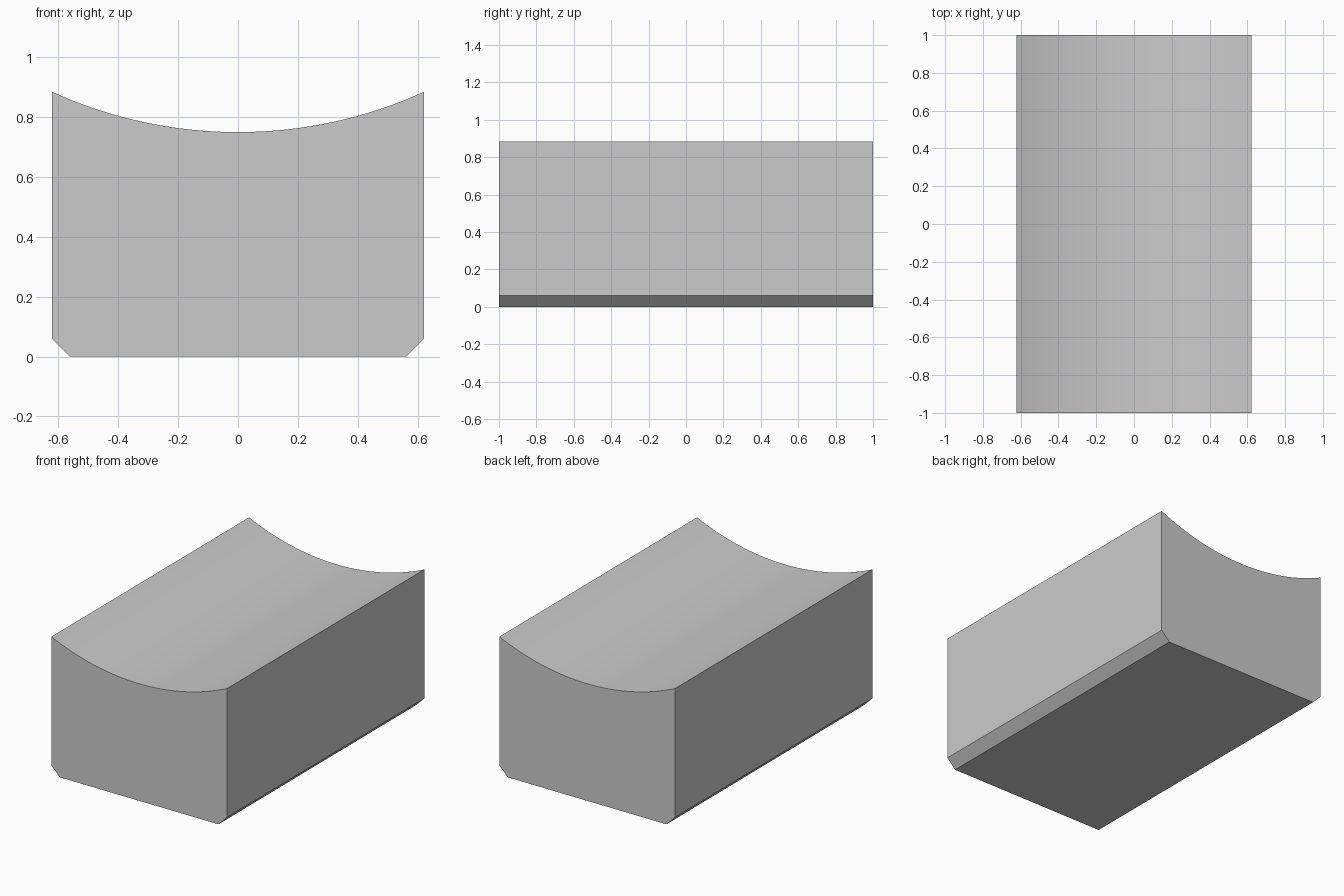
import bpy, bmesh, math

if "Cube" in bpy.data.objects:
    bpy.data.objects.remove(bpy.data.objects["Cube"])

HALF_W, HALF_L = 0.622, 1.0
CHAMFER = 0.06
RADIUS, LOW_Z = 1.5, 0.75   # hollow top: arc radius and lowest height
STEPS = 32

grey = bpy.data.materials.new("plain grey")
grey.diffuse_color = (0.6, 0.6, 0.6, 1)
grey.use_nodes = True
grey.node_tree.nodes["Principled BSDF"].inputs["Base Color"].default_value = grey.diffuse_color

# Cross-section: chamfered base, straight sides, concave arc on top
profile = [(-HALF_W, CHAMFER), (-HALF_W + CHAMFER, 0),
           (HALF_W - CHAMFER, 0), (HALF_W, CHAMFER)]
sweep = math.asin(HALF_W / RADIUS)
for i in range(STEPS + 1):
    a = sweep * (1 - 2 * i / STEPS)
    profile.append((RADIUS * math.sin(a), LOW_Z + RADIUS * (1 - math.cos(a))))

# Extrude the section along the length
bm = bmesh.new()
end = bm.faces.new([bm.verts.new((x, -HALF_L, z)) for x, z in profile])
result = bmesh.ops.extrude_face_region(bm, geom=[end], use_keep_orig=True)
moved = [g for g in result["geom"] if isinstance(g, bmesh.types.BMVert)]
bmesh.ops.translate(bm, verts=moved, vec=(0, 2 * HALF_L, 0))
bmesh.ops.recalc_face_normals(bm, faces=bm.faces)

mesh = bpy.data.meshes.new("cradle_block")
bm.to_mesh(mesh)
bm.free()
mesh.materials.append(grey)
block = bpy.data.objects.new("cradle_block", mesh)
bpy.context.collection.objects.link(block)

# Smooth hollow, crisp block edges
bpy.context.view_layer.objects.active = block
block.select_set(True)
bpy.ops.object.shade_smooth_by_angle(angle=math.radians(20))
